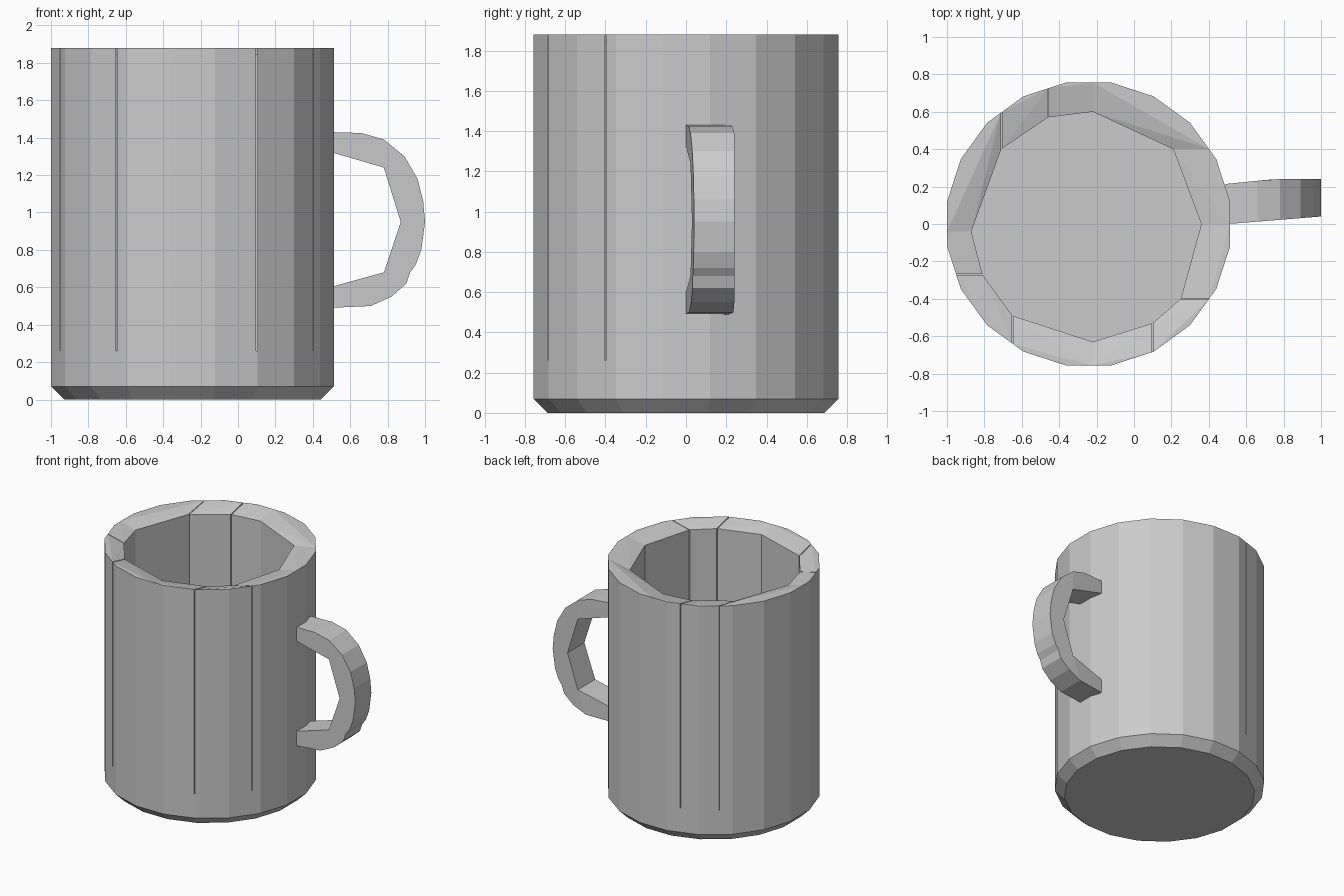
import bpy, bmesh
from math import radians, cos, sin, pi, atan2
from mathutils import Vector

if "Cube" in bpy.data.objects:
    bpy.data.objects.remove(bpy.data.objects["Cube"])

CX, SIDES, R = -0.243, 20, 0.766
TOP, LIP, FLOOR = 1.88, 1.845, 0.26


def hull(name, pts):
    """Flat-shaded convex block around a set of points."""
    bm = bmesh.new()
    for p in pts:
        bm.verts.new(p)
    res = bmesh.ops.convex_hull(bm, input=bm.verts)
    junk = {g for g in res["geom_interior"] + res["geom_unused"]
            if isinstance(g, bmesh.types.BMVert)}
    bmesh.ops.delete(bm, geom=list(junk), context='VERTS')
    bmesh.ops.dissolve_limit(bm, angle_limit=radians(0.5), verts=bm.verts, edges=bm.edges)
    bmesh.ops.recalc_face_normals(bm, faces=bm.faces)
    me = bpy.data.meshes.new(name)
    bm.to_mesh(me)
    bm.free()
    ob = bpy.data.objects.new(name, me)
    bpy.context.collection.objects.link(ob)
    return ob


def ring(r):
    return [Vector((CX + r * cos((k + .5) * 2 * pi / SIDES),
                    r * sin((k + .5) * 2 * pi / SIDES))) for k in range(SIDES)]


def angle(p):
    return atan2(p.y, p.x - CX) % (2 * pi)


OUTER = ring(R)


def to_outer(p, d):
    """Slide a point along d until it meets the outer polygon."""
    hits = []
    for a, b in zip(OUTER, OUTER[1:] + OUTER[:1]):
        e = b - a
        den = d.cross(e)
        if abs(den) > 1e-9:
            t, s = (a - p).cross(e) / den, (a - p).cross(d) / den
            if t > 0 and -1e-6 <= s <= 1 + 1e-6:
                hits.append(t)
    return p + d * min(hits)


# solid base with chamfered foot
hull("mug_base", [(p.x, p.y, z) for r, z in ((0.695, 0), (R, 0.07), (R, FLOOR))
                  for p in ring(r)])

# wall staves: inner corner, direction of the seam, half width of the seam gap
seams = [
    ((0.36, 0.0), (1, 0), 0), ((0.21, 0.40), (1, 0), 0),
    ((-0.22, 0.60), (0, 1), 0), ((-0.46, 0.57), (0, 1), .004),
    ((-0.71, 0.40), (0, 1), .004), ((-0.87, -0.04), (-1, 0), 0),
    ((-0.81, -0.27), (-1, 0), .003), ((-0.65, -0.49), (0, -1), .004),
    ((-0.22, -0.63), (0, -1), 0), ((0.10, -0.53), (0, -1), .004),
    ((0.25, -0.40), (1, 0), .003),
]
for i, (sa, sb) in enumerate(zip(seams, seams[1:] + seams[:1])):
    a, b = Vector(sa[0]), Vector(sb[0])
    along = (b - a).normalized()
    a, b = a + along * sa[2], b - along * sb[2]
    oa, ob = to_outer(a, Vector(sa[1])), to_outer(b, Vector(sb[1]))
    span = (angle(ob) - angle(oa)) % (2 * pi)
    rim = [oa, ob] + [p for p in OUTER if 0 < (angle(p) - angle(oa)) % (2 * pi) < span]
    pts = [(p.x, p.y, z) for p in rim for z in (FLOOR, TOP)]
    pts += [(p.x, p.y, z) for p in (a, b) for z in (FLOOR, LIP)]
    hull(f"mug_wall_{i + 1}", pts)

# handle: four blocks, each spanning one straight inner edge
inner = [(0.49, 1.325), (0.78, 1.24), (0.87, 0.95), (0.78, 0.68), (0.49, 0.60)]
outer = [
    [(0.49, 1.43), (0.66, 1.425), (0.78, 1.39)],
    [(0.78, 1.39), (0.89, 1.30), (0.96, 1.18), (0.99, 1.06), (1.0, 0.95)],
    [(1.0, 0.95), (0.98, 0.80), (0.95, 0.72), (0.89, 0.64), (0.80, 0.58)],
    [(0.78, 0.68), (0.92, 0.68), (0.90, 0.62), (0.82, 0.55), (0.71, 0.50), (0.49, 0.49)],
]
for i, arc in enumerate(outer):
    pts = []
    for x, z in arc + [inner[i], inner[i + 1]]:
        t = (x - 0.5) / 0.5
        pts += [(x, 0.04 * t, z), (x, min(0.24, 0.215 + 0.05 * t), z)]
    hull(f"handle_{i + 1}", pts)
